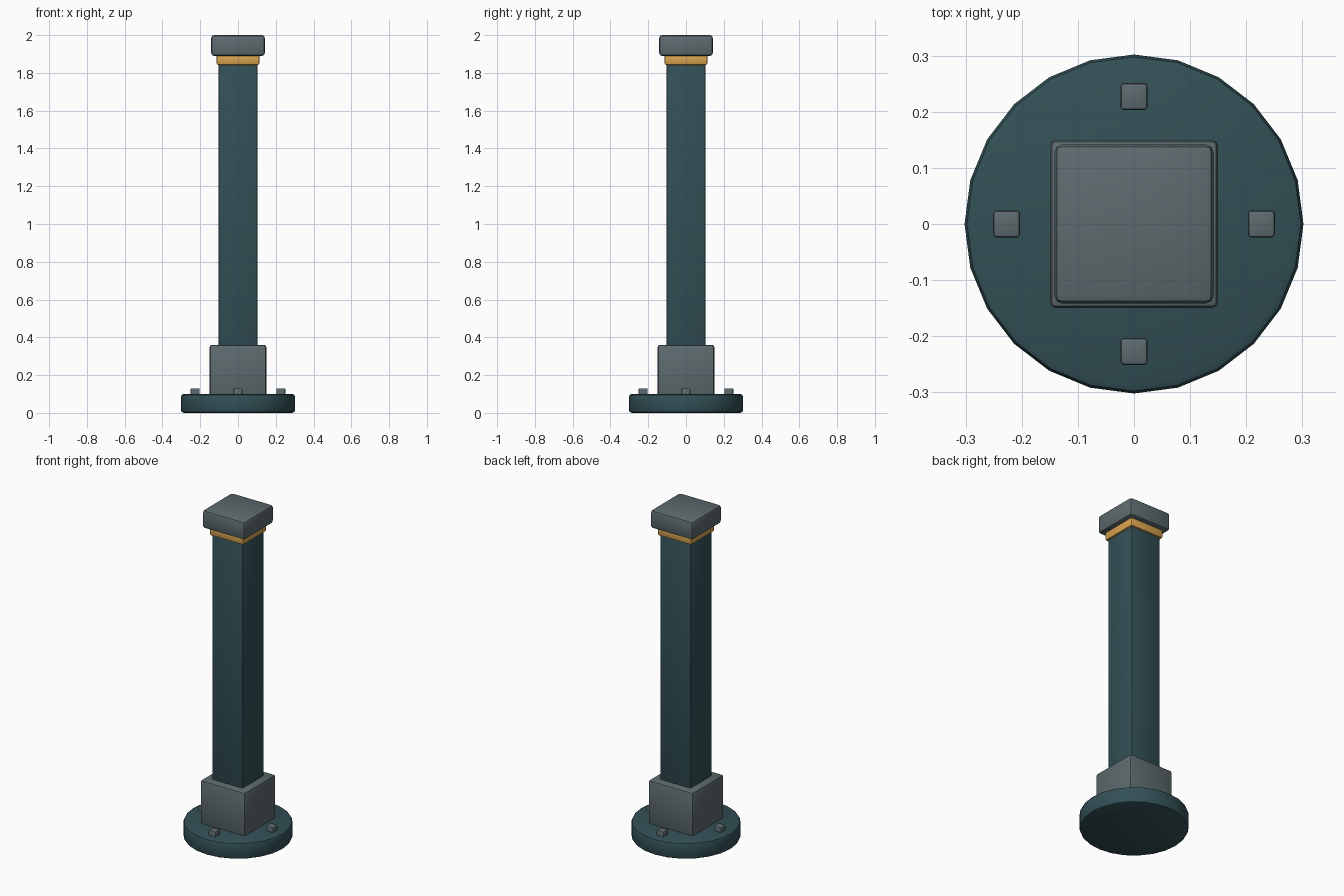
import bpy
from math import radians

if "Cube" in bpy.data.objects:
    bpy.data.objects.remove(bpy.data.objects["Cube"])


def material(name, rgb):
    m = bpy.data.materials.new(name)
    m.diffuse_color = (*rgb, 1)
    m.use_nodes = True
    m.node_tree.nodes["Principled BSDF"].inputs["Base Color"].default_value = m.diffuse_color
    return m


TEAL = material("dark_teal", (0.032, 0.080, 0.092))
GREY = material("slate_grey", (0.11, 0.145, 0.158))
GOLD = material("gold", (0.70, 0.37, 0.08))


def finish(name, mat, bevel):
    ob = bpy.context.object
    ob.name = name
    ob.data.materials.append(mat)
    mod = ob.modifiers.new("bevel", "BEVEL")
    mod.width = bevel
    mod.segments = 2
    mod.limit_method = "ANGLE"
    mod.angle_limit = radians(30)
    bpy.ops.object.modifier_apply(modifier=mod.name)
    bpy.ops.object.shade_smooth_by_angle(angle=radians(35))
    return ob


def block(name, width, z0, z1, mat, bevel, x=0, y=0):
    bpy.ops.mesh.primitive_cube_add(size=1, location=(x, y, (z0 + z1) / 2))
    bpy.context.object.scale = (width, width, z1 - z0)
    bpy.ops.object.transform_apply(location=False, rotation=False, scale=True)
    return finish(name, mat, bevel)


# Round base plate
bpy.ops.mesh.primitive_cylinder_add(vertices=24, radius=0.302, depth=0.10,
                                    location=(0, 0, 0.05), rotation=(0, 0, radians(90)))
finish("base_plate", TEAL, 0.015)

# Square column stack
block("plinth", 0.30, 0.09, 0.36, GREY, 0.012)
block("post", 0.205, 0.34, 1.86, TEAL, 0.008)
block("gold_band", 0.226, 1.843, 1.90, GOLD, 0.008)
block("cap", 0.284, 1.89, 2.0, GREY, 0.015)

# Four bolts on the base plate
for i, (dx, dy) in enumerate([(1, 0), (0, 1), (-1, 0), (0, -1)]):
    block(f"bolt_{i + 1}", 0.048, 0.085, 0.13, GREY, 0.006, dx * 0.227, dy * 0.227)
